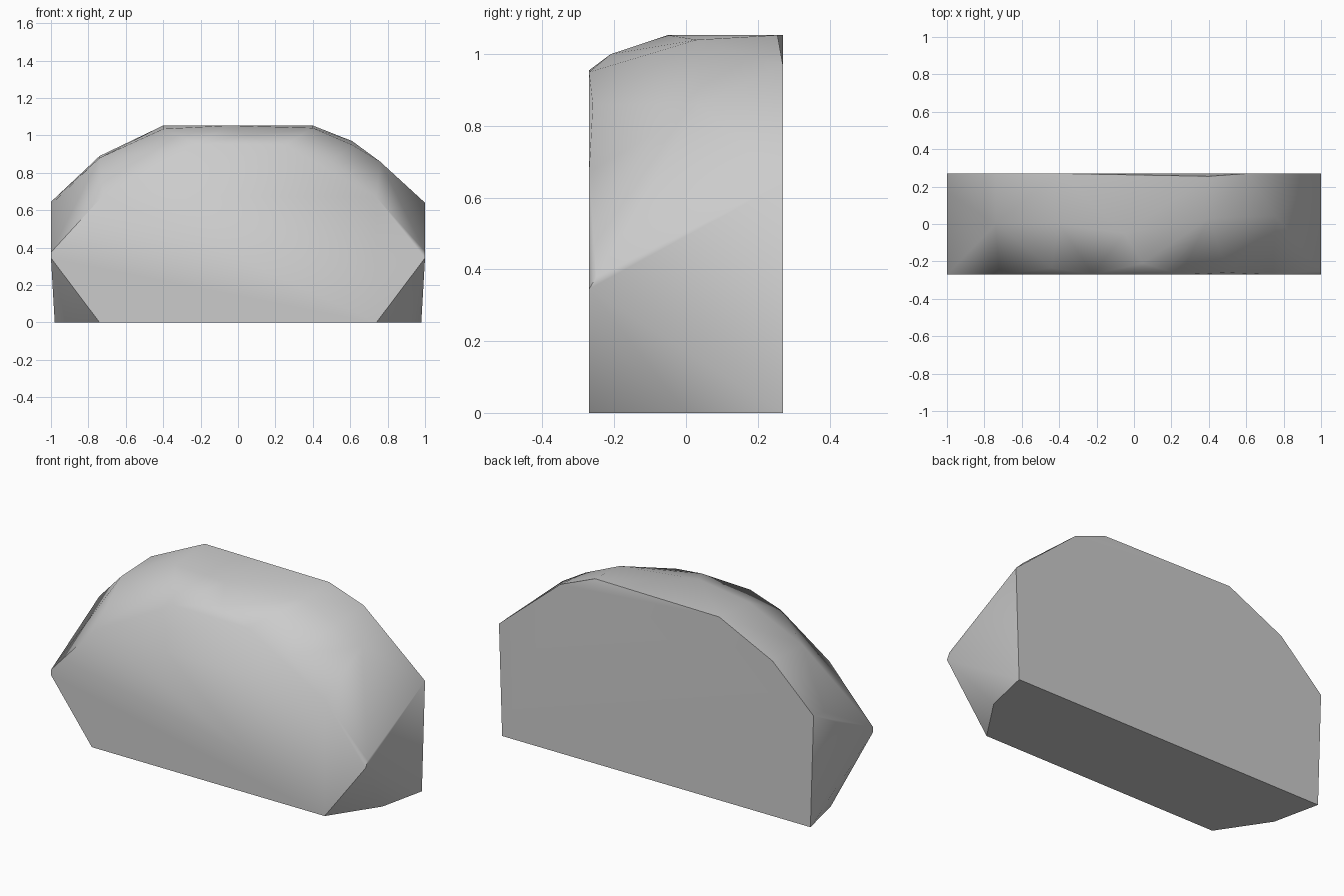
import bpy, bmesh, math

cube = bpy.data.objects.get("Cube")
if cube:
    bpy.data.objects.remove(cube, do_unlink=True)

# Plain grey material
stone = bpy.data.materials.new("stone_grey")
stone.use_nodes = True
grey = (0.6, 0.6, 0.6, 1)
stone.diffuse_color = grey
stone.node_tree.nodes["Principled BSDF"].inputs["Base Color"].default_value = grey

FRONT, BACK = -0.27, 0.27

# Flat front and back outlines (x, z)
front = [(-0.74, 0), (0.74, 0), (1, 0.345), (0.74, 0.67), (0.25, 0.95),
         (-0.22, 0.955), (-0.72, 0.68), (-1, 0.375), (-1, 0.345)]
back = [(-0.98, 0), (0.98, 0), (1, 0.64), (0.61, 0.97),
        (-0.4, 1.053), (-0.74, 0.89), (-1, 0.645)]

# Chipped corners and the rounded crown between the outlines (x, y, z)
crown = [(-0.92, 0, 0), (0.92, 0, 0), (1, -0.25, 0.38), (-1, 0.17, 0.63),
         (0.5, -0.26, 0.86), (-0.44, -0.235, 0.91), (0.045, -0.21, 1.0),
         (-0.05, -0.05, 1.053), (-0.4, 0, 1.035), (0.4, 0.03, 1.04),
         (0.4, 0.255, 1.053), (0.61, 0.04, 0.95), (0.76, 0.04, 0.86),
         (-0.74, 0, 0.88)]

# Faceted boulder wrapped around the points
bm = bmesh.new()
points = [(x, FRONT, z) for x, z in front] + [(x, BACK, z) for x, z in back] + crown
for p in points:
    bm.verts.new(p)
hull = bmesh.ops.convex_hull(bm, input=bm.verts[:])
loose = {v for v in hull["geom_interior"] + hull["geom_unused"]
         if isinstance(v, bmesh.types.BMVert)}
bmesh.ops.delete(bm, geom=list(loose), context='VERTS')
bmesh.ops.dissolve_limit(bm, angle_limit=math.radians(0.5),
                         verts=bm.verts[:], edges=bm.edges[:])
bmesh.ops.recalc_face_normals(bm, faces=bm.faces[:])

mesh = bpy.data.meshes.new("boulder")
bm.to_mesh(mesh)
bm.free()
mesh.materials.append(stone)
boulder = bpy.data.objects.new("boulder", mesh)
bpy.context.collection.objects.link(boulder)

# Soft crown, sharp rims
bpy.ops.object.select_all(action='DESELECT')
boulder.select_set(True)
bpy.context.view_layer.objects.active = boulder
bpy.ops.object.shade_smooth_by_angle(angle=math.radians(55))
